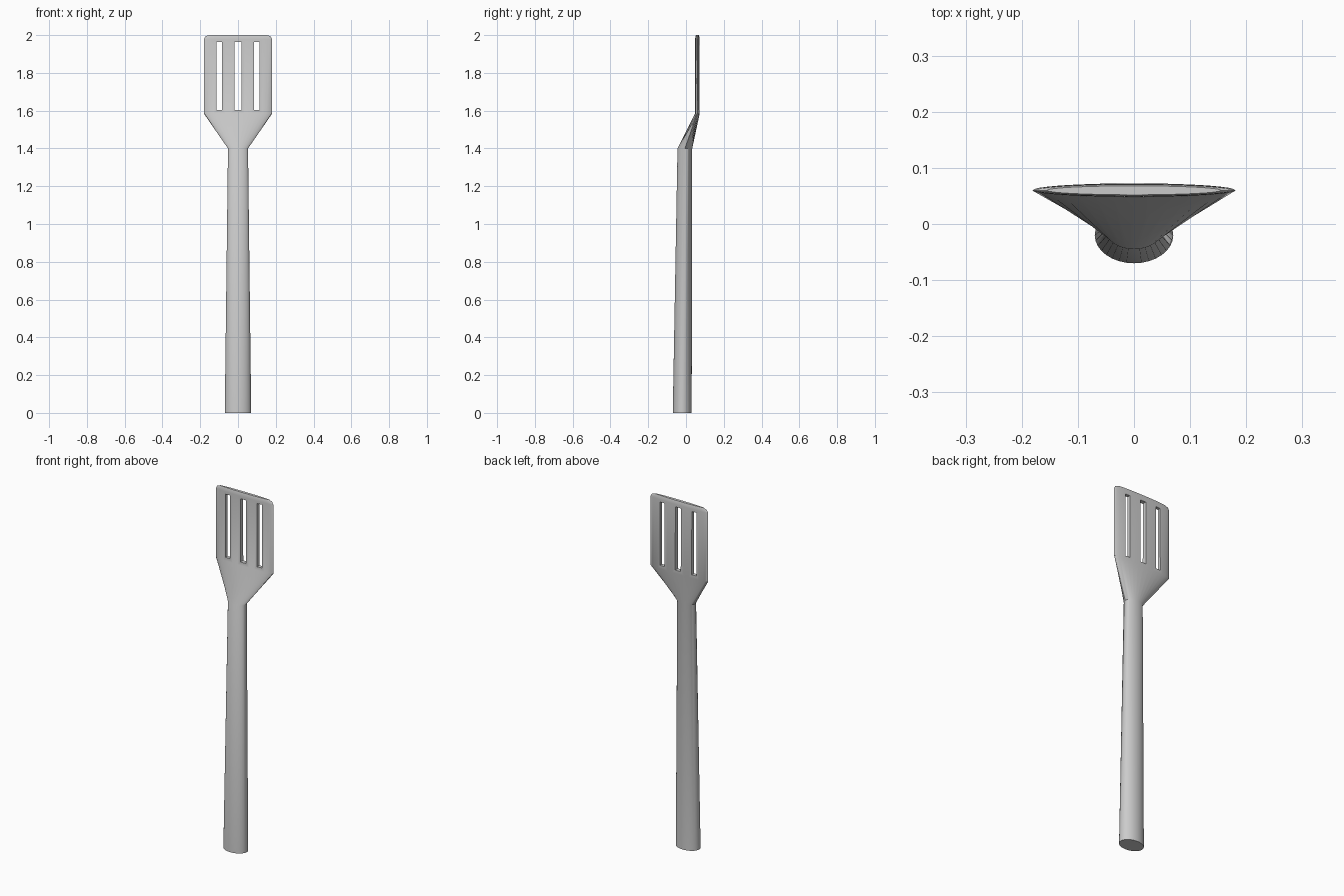
import bpy, bmesh
from math import sin, cos, tau

if "Cube" in bpy.data.objects:
    bpy.data.objects.remove(bpy.data.objects["Cube"])

SEG = 32

# Elliptical sections of the spatula: z, half width, centre y, half depth
SECTIONS = [
    (0.00, 0.070, -0.020, 0.050),
    (1.40, 0.053, -0.006, 0.039),
    (1.585, 0.181, 0.060, 0.0125),
    (1.978, 0.181, 0.060, 0.0115),
    (1.992, 0.174, 0.060, 0.0105),
    (2.00, 0.155, 0.060, 0.008),
]


def finish(bm, name):
    bmesh.ops.recalc_face_normals(bm, faces=bm.faces)
    mesh = bpy.data.meshes.new(name)
    bm.to_mesh(mesh)
    bm.free()
    obj = bpy.data.objects.new(name, mesh)
    bpy.context.collection.objects.link(obj)
    return obj


# Handle, neck and blade lofted in one piece
bm = bmesh.new()
rings = [[bm.verts.new((w * cos(tau * i / SEG), y + d * sin(tau * i / SEG), z))
          for i in range(SEG)] for z, w, y, d in SECTIONS]
for a, b in zip(rings, rings[1:]):
    for i in range(SEG):
        j = (i + 1) % SEG
        bm.faces.new((a[i], a[j], b[j], b[i]))
bm.faces.new(rings[0])
bm.faces.new(rings[-1])
spatula = finish(bm, "spatula")

# Three slots through the blade
bm = bmesh.new()
for x, w in ((-0.1, 0.029), (0, 0.035), (0.1, 0.029)):
    box = bmesh.ops.create_cube(bm, size=1)["verts"]
    bmesh.ops.scale(bm, vec=(w, 0.2, 0.36), verts=box)
    bmesh.ops.translate(bm, vec=(x, 0.06, 1.784), verts=box)
slots = finish(bm, "slot_cutter")
slots.hide_render = True
slots.hide_set(True)

cut = spatula.modifiers.new("slots", 'BOOLEAN')
cut.operation = 'DIFFERENCE'
cut.solver = 'EXACT'
cut.object = slots

bpy.context.view_layer.objects.active = spatula
spatula.select_set(True)
bpy.ops.object.modifier_apply(modifier=cut.name)
bpy.data.objects.remove(slots)
bpy.ops.object.shade_smooth_by_angle(angle=0.6)
